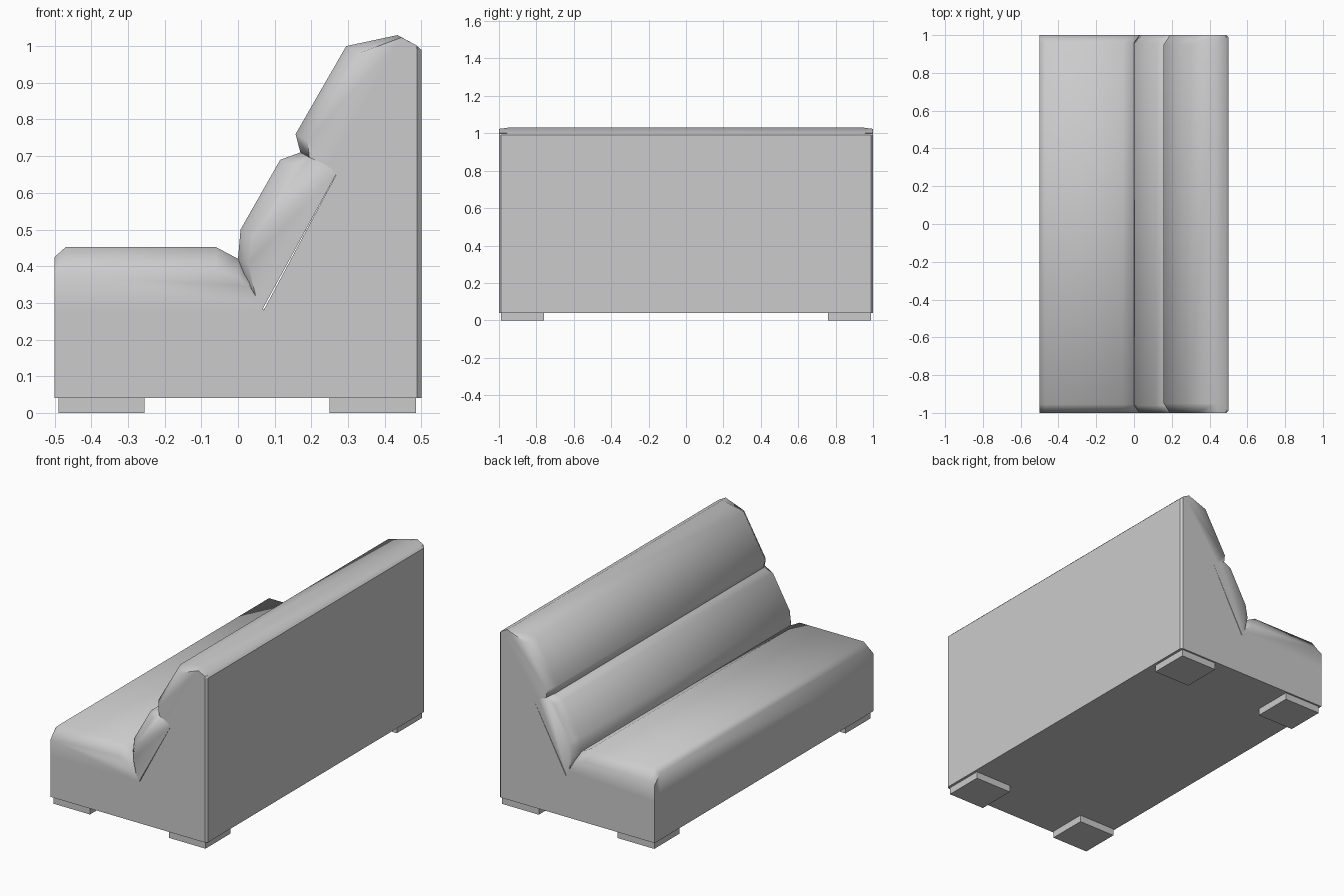
import bpy, bmesh, math
from mathutils import Vector

cube = bpy.data.objects.get("Cube")
if cube:
    bpy.data.objects.remove(cube, do_unlink=True)

grey = bpy.data.materials.new("grey upholstery")
grey.use_nodes = True
colour = (0.6, 0.6, 0.6, 1)
grey.diffuse_color = colour
grey.node_tree.nodes["Principled BSDF"].inputs["Base Color"].default_value = colour


def loft(name, rings, smooth=None):
    """Join closed rings of equal length along y and cap both ends."""
    bm = bmesh.new()
    loops = [[bm.verts.new((p[0], y, p[1])) for p in ring] for y, ring in rings]
    count = len(loops[0])
    for a, b in zip(loops, loops[1:]):
        for i in range(count):
            j = (i + 1) % count
            bm.faces.new((a[i], a[j], b[j], b[i]))
    bm.faces.new(loops[0])
    bm.faces.new(loops[-1][::-1])
    bmesh.ops.recalc_face_normals(bm, faces=bm.faces[:])
    mesh = bpy.data.meshes.new(name)
    bm.to_mesh(mesh)
    bm.free()
    mesh.materials.append(grey)
    obj = bpy.data.objects.new(name, mesh)
    bpy.context.collection.objects.link(obj)
    if smooth:
        bpy.ops.object.select_all(action="DESELECT")
        obj.select_set(True)
        bpy.context.view_layer.objects.active = obj
        bpy.ops.object.shade_smooth_by_angle(angle=math.radians(smooth))
    return obj


def cushion(name, profile, full_y, flatten):
    """Padded bar: its first and last profile points lie on the frame."""
    base, end = Vector(profile[0]), Vector(profile[-1])
    along = (end - base).normalized()
    small = []
    for p in map(Vector, profile):
        foot = base + along * (p - base).dot(along)
        small.append(foot + (p - foot) * flatten)
    loft(name, [(-1, small), (-full_y, profile), (full_y, profile), (1, small)], 62)


# Frame with sloping back, its rear corners slightly chamfered
frame = [(-0.5, 0.04), (0.5, 0.04), (0.5, 0.99), (0.488, 1.0),
         (0.455, 1.0), (0.07, 0.28), (-0.5, 0.28)]
inset = [(min(x, 0.488), z) for x, z in frame]
loft("frame", [(-1, inset), (-0.988, frame), (0.988, frame), (1, inset)])

# Cushions
cushion("seat_cushion", [(-0.5, 0.28), (-0.5, 0.425), (-0.47, 0.452), (-0.06, 0.452),
                         (0, 0.42), (0.03, 0.38), (0.055, 0.325), (0.07, 0.28)], 0.955, 0.65)
cushion("lower_back_cushion", [(0.06, 0.27), (0.0, 0.42), (0.007, 0.5), (0.115, 0.69),
                               (0.17, 0.71), (0.235, 0.68), (0.27, 0.655)], 0.96, 0.75)
cushion("upper_back_cushion", [(0.268, 0.65), (0.235, 0.68), (0.17, 0.71), (0.157, 0.76),
                               (0.295, 1.0), (0.435, 1.03), (0.49, 1.0), (0.47, 0.99)], 0.95, 0.75)

# Low block feet
for x0, x1, end in ((-0.49, -0.255, "front"), (0.25, 0.485, "back")):
    for y0, y1, side in ((-0.99, -0.76, "right"), (0.76, 0.99, "left")):
        box = [(x0, 0), (x1, 0), (x1, 0.04), (x0, 0.04)]
        loft(f"{end}_{side}_foot", [(y0, box), (y1, box)])
